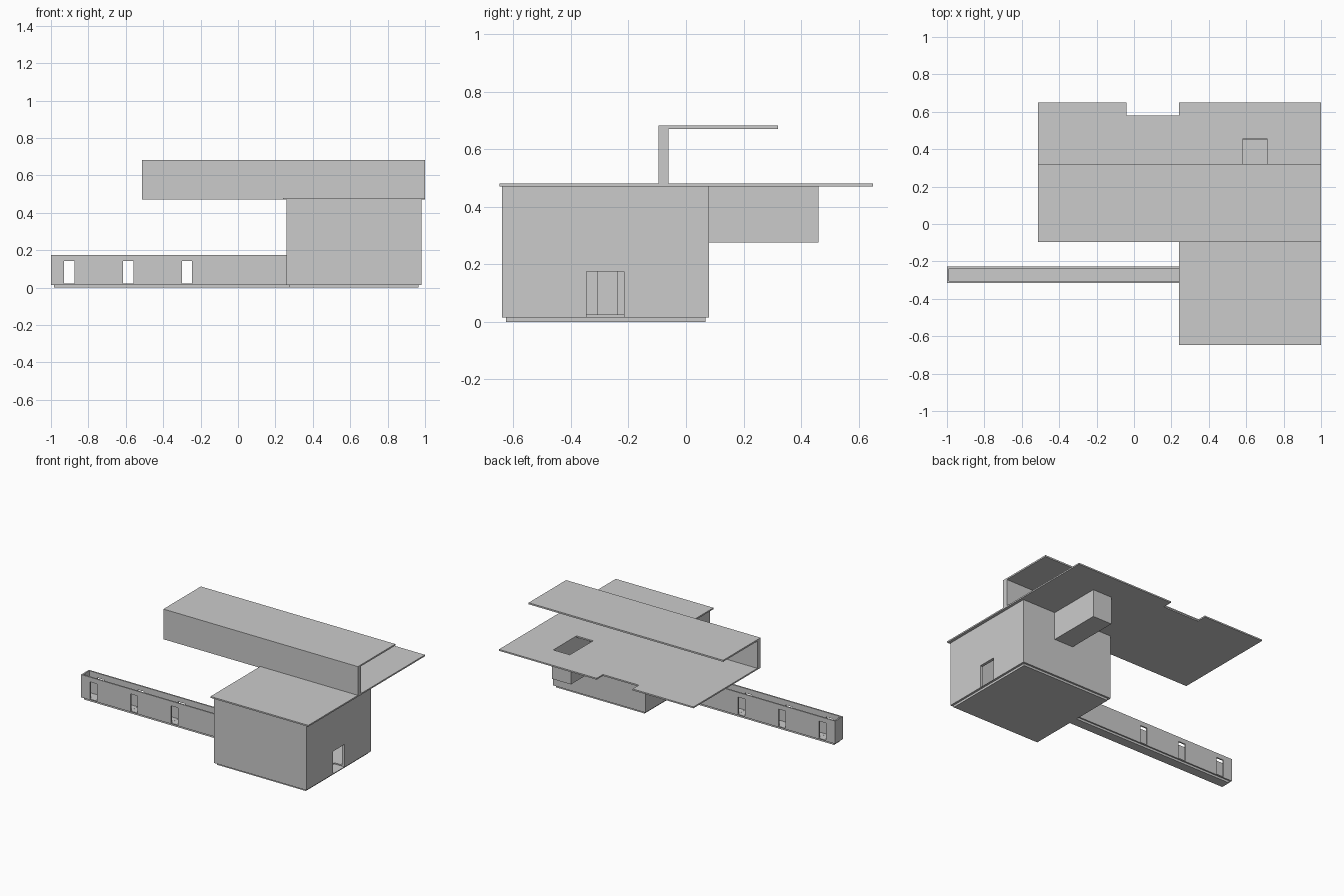
import bpy, bmesh

if "Cube" in bpy.data.objects:
    bpy.data.objects.remove(bpy.data.objects["Cube"])


def prism(name, outline, z0, z1):
    """Extrude a flat xy outline from z0 to z1."""
    bm = bmesh.new()
    base = bm.faces.new([bm.verts.new((x, y, z0)) for x, y in outline])
    top = bmesh.ops.extrude_face_region(bm, geom=[base])["geom"]
    bmesh.ops.translate(bm, vec=(0, 0, z1 - z0),
                        verts=[v for v in top if isinstance(v, bmesh.types.BMVert)])
    bmesh.ops.recalc_face_normals(bm, faces=bm.faces)
    mesh = bpy.data.meshes.new(name)
    bm.to_mesh(mesh)
    bm.free()
    ob = bpy.data.objects.new(name, mesh)
    bpy.context.collection.objects.link(ob)
    return ob


def box(name, x, y, z):
    return prism(name, [(x[0], y[0]), (x[1], y[0]), (x[1], y[1]), (x[0], y[1])], *z)


def cut(ob, x, y, z):
    """Subtract a box, bake the result and remove the cutter."""
    cutter = box("cutter", x, y, z)
    cutter.hide_render = True
    mod = ob.modifiers.new("cut", "BOOLEAN")
    mod.operation, mod.solver, mod.object = "DIFFERENCE", "EXACT", cutter
    dg = bpy.context.evaluated_depsgraph_get()
    mesh = bpy.data.meshes.new_from_object(ob.evaluated_get(dg))
    ob.modifiers.clear()
    ob.data = mesh
    bpy.data.objects.remove(cutter)


# Main hall: hollow, with side door, passage opening and stairwell opening
hall = box("main_hall", (0.26, 0.98), (-0.64, 0.08), (0.015, 0.47))
cut(hall, (0.28, 0.96), (-0.62, 0.06), (0.025, 0.5))
cut(hall, (0.9, 1.1), (-0.345, -0.215), (0.017, 0.175))
cut(hall, (0.2, 0.3), (-0.305, -0.24), (0.025, 0.175))
cut(hall, (0.585, 0.71), (0.04, 0.1), (0.29, 0.46))
box("hall_plinth", (0.275, 0.965), (-0.625, 0.067), (0, 0.015))

# Open-topped passage with three narrow openings through both walls
passage = box("passage", (-1.0, 0.26), (-0.315, -0.228), (0.015, 0.175))
cut(passage, (-0.99, 0.3), (-0.305, -0.238), (0.022, 0.3))
for x in (-0.93, -0.615, -0.30):
    cut(passage, (x, x + 0.055), (-0.4, -0.1), (0.0215, 0.142))
box("passage_plinth", (-0.985, 0.275), (-0.305, -0.238), (0, 0.015))

# Stairwell hanging below the roof deck behind the hall
shaft = box("stairwell", (0.573, 0.722), (0.08, 0.46), (0.275, 0.47))
cut(shaft, (0.583, 0.712), (0.0, 0.452), (0.29, 0.6))

# Roof deck with back notch and stairwell hole
deck = prism("roof_deck", [(0.24, -0.648), (1.0, -0.648), (1.0, 0.65), (0.24, 0.65),
                           (0.24, 0.58), (-0.04, 0.58), (-0.04, 0.65), (-0.513, 0.65),
                           (-0.513, -0.09), (0.24, -0.09)], 0.47, 0.48)
cut(deck, (0.583, 0.712), (0.2, 0.458), (0.4, 0.6))

# Upper wall and cantilevered canopy
box("upper_wall", (-0.513, 1.0), (-0.096, -0.06), (0.47, 0.671))
box("canopy", (-0.513, 1.0), (-0.096, 0.32), (0.671, 0.682))
